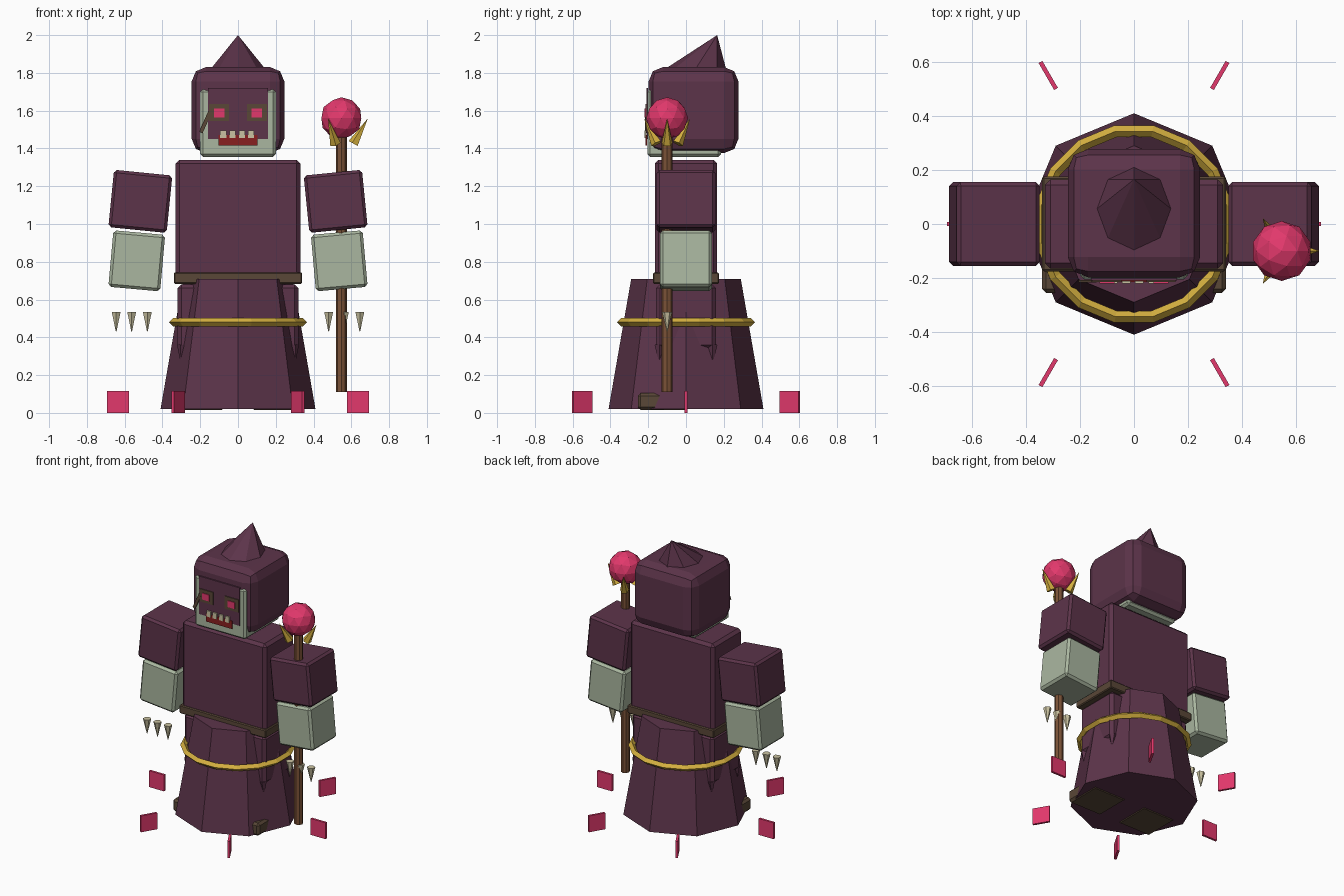
import bpy, bmesh, math
from mathutils import Vector, Matrix

if "Cube" in bpy.data.objects:
    bpy.data.objects.remove(bpy.data.objects["Cube"])


def mat(name, rgb):
    m = bpy.data.materials.new(name)
    m.diffuse_color = (*rgb, 1)
    m.use_nodes = True
    m.node_tree.nodes["Principled BSDF"].inputs["Base Color"].default_value = m.diffuse_color
    return m


PURPLE = mat("plum cloth", (0.107, 0.034, 0.068))
GREEN = mat("pale green skin", (0.40, 0.47, 0.35))
GOLD = mat("gold", (0.66, 0.43, 0.05))
BROWN = mat("dark leather", (0.10, 0.063, 0.038))
WOOD = mat("wood", (0.20, 0.085, 0.038))
PINK = mat("pink glow", (0.76, 0.04, 0.15))
RED = mat("dark red", (0.25, 0.014, 0.014))
BONE = mat("bone", (0.60, 0.55, 0.36))


def finish(name, bm, material):
    bmesh.ops.recalc_face_normals(bm, faces=bm.faces)
    me = bpy.data.meshes.new(name)
    bm.to_mesh(me)
    bm.free()
    me.materials.append(material)
    ob = bpy.data.objects.new(name, me)
    bpy.context.collection.objects.link(ob)
    return ob


def box(name, center, size, material, bevel=0.0, seg=1, rot_y=0.0, rot_z=0.0):
    bm = bmesh.new()
    bmesh.ops.create_cube(bm, size=1)
    bmesh.ops.scale(bm, vec=size, verts=bm.verts)
    if bevel:
        bmesh.ops.bevel(bm, geom=bm.edges[:], offset=bevel, segments=seg,
                        profile=0.5, affect='EDGES')
    m = Matrix.Translation(center) @ Matrix.Rotation(rot_z, 4, 'Z') @ Matrix.Rotation(rot_y, 4, 'Y')
    bmesh.ops.transform(bm, matrix=m, verts=bm.verts)
    return finish(name, bm, material)


def cone(name, base, tip, r1, r2, sides, material, spin=0.0):
    base, tip = Vector(base), Vector(tip)
    d = tip - base
    bm = bmesh.new()
    bmesh.ops.create_cone(bm, cap_ends=True, segments=sides, radius1=r1,
                          radius2=r2, depth=d.length)
    m = (Matrix.Translation((base + tip) / 2)
         @ d.to_track_quat('Z', 'Y').to_matrix().to_4x4()
         @ Matrix.Rotation(spin, 4, 'Z'))
    bmesh.ops.transform(bm, matrix=m, verts=bm.verts)
    return finish(name, bm, material)


# Robe skirt: octagonal, points on the axes
cone("robe_skirt", (0, 0, 0.02), (0, 0, 0.71), 0.41, 0.29, 8, PURPLE)

# Gold hoop around the skirt
bm = bmesh.new()
N = 16
rings = []
for i in range(N):
    a = (i + 0.5) * math.tau / N
    rings.append([bm.verts.new(((0.35 + dr) * math.cos(a), (0.35 + dr) * math.sin(a), 0.48 + dz))
                  for dr, dz in ((0.022, 0), (0, 0.022), (-0.022, 0), (0, -0.022))])
for i in range(N):
    p, q = rings[i], rings[(i + 1) % N]
    for j in range(4):
        bm.faces.new((p[j], q[j], q[(j + 1) % 4], p[(j + 1) % 4]))
finish("gold_hoop", bm, GOLD)

# Torso, belt, hips
box("torso", (0, 0, 1.02), (0.66, 0.33, 0.64), PURPLE, 0.02)
box("belt", (0, 0, 0.713), (0.68, 0.35, 0.06), BROWN, 0.006)
box("hips", (0, 0, 0.51), (0.64, 0.315, 0.34), PURPLE, 0.02)

for s, side in ((-1, "left"), (1, "right")):
    # Arms, tilted outwards
    box(f"{side}_sleeve", (s * 0.517, 0, 1.12), (0.31, 0.31, 0.305), PURPLE, 0.015, rot_y=-s * 0.1)
    box(f"{side}_forearm", (s * 0.536, 0, 0.805), (0.275, 0.275, 0.30), GREEN, 0.015, rot_y=-s * 0.09)
    # Claws below the hand
    for i, x in enumerate((0.48, 0.563, 0.645)):
        cone(f"{side}_claw_{i}", (s * x, -0.1, 0.535), (s * x, -0.1, 0.43), 0.027, 0.002, 6, BONE)
    # Boots under the skirt
    box(f"{side}_boot", (s * 0.205, -0.12, 0.06), (0.27, 0.27, 0.09), BROWN, 0.015)
    # Torn cloth tips at the hips
    for t, end in ((-1, "front"), (1, "back")):
        cone(f"{side}_{end}_cloth_tip", (s * 0.295, t * 0.14, 0.36), (s * 0.302, t * 0.14, 0.265),
             0.028, 0.002, 5, PURPLE)

# Head: pale skull inside a chamfered hood
box("skull", (0, -0.01, 1.535), (0.40, 0.39, 0.36), GREEN, 0.015)
box("hood", (0, 0.04, 1.603), (0.49, 0.475, 0.455), PURPLE, 0.075, 2)
box("face_plate", (0, -0.205, 1.585), (0.32, 0.009, 0.27), PURPLE)

# Hood peak, leaning back
bm = bmesh.new()
tip = bm.verts.new((0, 0.165, 2.0))
base = [bm.verts.new((0.145 * math.sin(i * math.tau / 8),
                      0.05 - 0.162 * math.cos(i * math.tau / 8), 1.82)) for i in range(8)]
for i in range(8):
    bm.faces.new((base[i], base[(i + 1) % 8], tip))
bm.faces.new(base[::-1])
finish("hood_peak", bm, PURPLE)

# Face details as thin plates
for s, side in ((-1, "left"), (1, "right")):
    box(f"{side}_eye_socket", (s * 0.1, -0.211, 1.59), (0.107, 0.009, 0.09), BROWN)
    box(f"{side}_eye", (s * 0.1, -0.216, 1.588), (0.056, 0.009, 0.046), PINK)
box("mouth", (0, -0.211, 1.443), (0.205, 0.009, 0.056), RED)
for i in range(4):
    box(f"tooth_{i}", (-0.078 + i * 0.049, -0.216, 1.475), (0.032, 0.009, 0.042), BONE)
box("scar", (-0.172, -0.212, 1.54), (0.02, 0.009, 0.12), BROWN, rot_y=0.42)

# Staff with orb and three prongs
SX, SY = 0.547, -0.1
cone("staff", (SX, SY, 0.11), (SX, SY, 1.47), 0.029, 0.029, 8, WOOD)
bm = bmesh.new()
bmesh.ops.create_icosphere(bm, subdivisions=2, radius=0.111,
                           matrix=Matrix.Translation((SX, SY, 1.56)))
finish("staff_orb", bm, PINK)
for i in range(3):
    c, s = math.cos(i * math.tau / 3), math.sin(i * math.tau / 3)
    cone(f"staff_prong_{i}", (SX + 0.065 * c, SY + 0.065 * s, 1.425),
         (SX + 0.138 * c, SY + 0.138 * s, 1.555), 0.03, 0.001, 5, GOLD)

# Six radial rune plates on the floor
for i in range(6):
    a = i * math.tau / 6
    box(f"floor_rune_{i}", (0.635 * math.cos(a), 0.635 * math.sin(a), 0.058),
        (0.115, 0.016, 0.116), PINK, rot_z=a)
